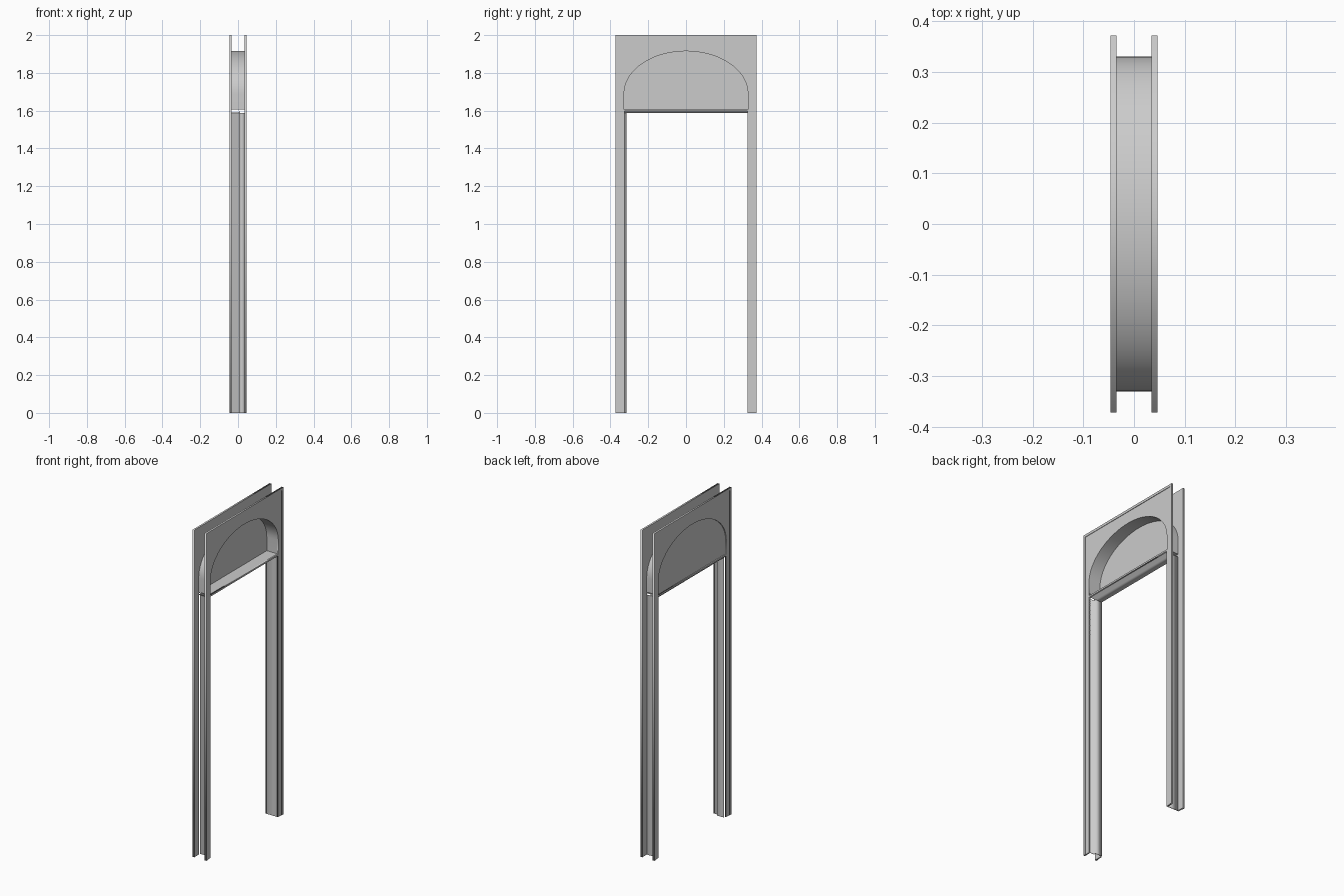
import bpy, bmesh, math
from mathutils import Matrix

if "Cube" in bpy.data.objects:
    bpy.data.objects.remove(bpy.data.objects["Cube"])

# Orientation of (u, v, extrusion) for profiles
SIDE = Matrix(((0, 0, 1), (1, 0, 0), (0, 1, 0))).to_4x4()    # y, z -> along x
PLAN = Matrix.Identity(4)                                    # x, y -> along z
FRONT = Matrix(((1, 0, 0), (0, 0, -1), (0, 1, 0))).to_4x4()  # x, z -> along y


def extrude(name, loops, basis, a, b):
    """Fill the 2D loops (later ones cut holes) and extrude from a to b."""
    cu = bpy.data.curves.new(name, 'CURVE')
    cu.dimensions = '2D'
    cu.fill_mode = 'BOTH'
    cu.extrude = (b - a) / 2
    for loop in loops:
        sp = cu.splines.new('POLY')
        sp.points.add(len(loop) - 1)
        for p, (u, v) in zip(sp.points, loop):
            p.co = (u, v, 0, 1)
        sp.use_cyclic_u = True
    tmp = bpy.data.objects.new(name + "_tmp", cu)
    bpy.context.collection.objects.link(tmp)
    bpy.context.view_layer.update()
    dg = bpy.context.evaluated_depsgraph_get()
    me = bpy.data.meshes.new_from_object(tmp.evaluated_get(dg))
    bpy.data.objects.remove(tmp)
    me.transform(basis @ Matrix.Translation((0, 0, (a + b) / 2)))
    bm = bmesh.new()
    bm.from_mesh(me)
    bmesh.ops.remove_doubles(bm, verts=bm.verts, dist=1e-5)
    bmesh.ops.recalc_face_normals(bm, faces=bm.faces)
    bm.to_mesh(me)
    bm.free()
    me.name = name
    ob = bpy.data.objects.new(name, me)
    bpy.context.collection.objects.link(ob)
    return ob


def arch(g=0.0, n=32):
    """Elliptical arch outline with straight feet, grown by g."""
    pts = [(-0.328 - g, 1.607 - g)]
    for i in range(n + 1):
        t = math.pi * (1 - i / n)
        pts.append(((0.328 + g) * math.cos(t), 1.69 + (0.225 + g) * math.sin(t)))
    return pts + [(0.328 + g, 1.607 - g)]


def portal(w, h, wi, hi):
    """Upside-down U outline."""
    return [(-w, 0), (-w, h), (w, h), (w, 0), (wi, 0), (wi, hi), (-wi, hi), (-wi, 0)]


# Casings on both faces, each with a raised outer rim
for name, s in (("front_casing", 1), ("rear_casing", -1)):
    a, b = sorted((s * 0.035, s * 0.043))
    extrude(name, [portal(0.372, 2, 0.326, 1.597), arch()], SIDE, a, b)
    a, b = sorted((s * 0.043, s * 0.046))
    extrude(name + "_rim", [portal(0.372, 2, 0.357, 1.985)], SIDE, a, b)

# Arched transom recess: reveal and back panel
reveal = extrude("arch_reveal", [arch(0.002), arch()], SIDE, -0.036, 0.036)
extrude("arch_panel", [arch()], SIDE, -0.038, -0.035)
bpy.context.view_layer.objects.active = reveal
reveal.select_set(True)
bpy.ops.object.shade_smooth_by_angle(angle=math.radians(30))


def folded(outer, inner, t):
    """Folded sheet with a step forming the door stop."""
    return [(0.036, outer), (0.010, outer), (0.010, inner), (-0.036, inner),
            (-0.036, inner - t), (0.010 - abs(t), inner - t),
            (0.010 - abs(t), outer - t), (0.036, outer - t)]


# Jambs and header
extrude("stop_jamb", [folded(-0.326, -0.314, 0.002)], PLAN, 0, 1.588)
extrude("plain_jamb", [[(-0.036, 0.325), (0.036, 0.325), (0.036, 0.328), (-0.036, 0.328)]],
        PLAN, 0, 1.588)
extrude("header", [folded(1.597, 1.588, -0.002)], FRONT, -0.327, 0.327)
